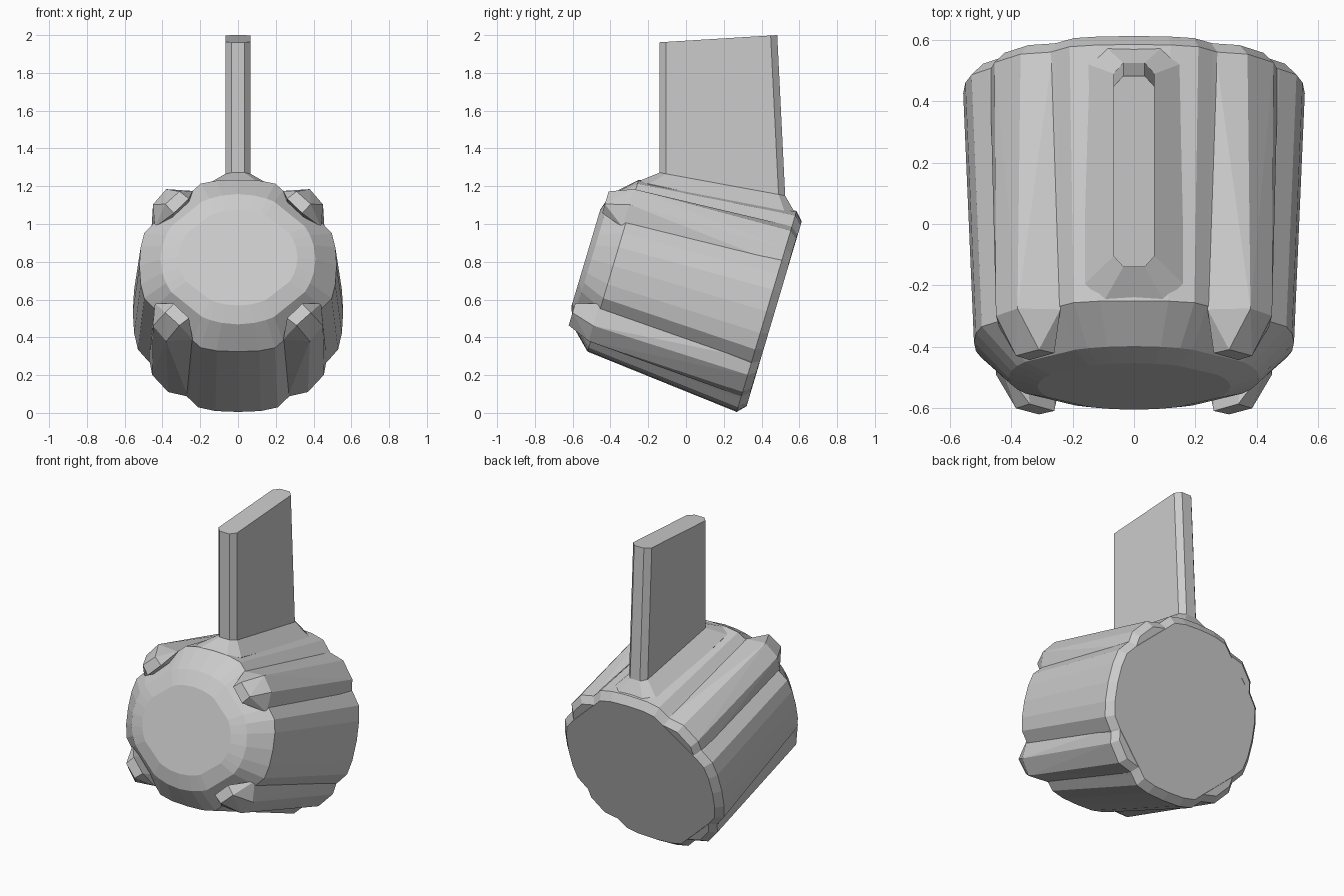
import bpy, bmesh
from math import sin, cos, radians

if "Cube" in bpy.data.objects:
    bpy.data.objects.remove(bpy.data.objects["Cube"])

TILT = radians(16.6)


def tilted(x, u, t):
    """Drum space (sideways, radial up, distance from the back) to world."""
    return (x, 0.467 - t * cos(TILT) + u * sin(TILT),
            0.525 + t * sin(TILT) + u * cos(TILT))


def finish(name, bm):
    bmesh.ops.recalc_face_normals(bm, faces=bm.faces)
    me = bpy.data.meshes.new(name)
    bm.to_mesh(me)
    bm.free()
    ob = bpy.data.objects.new(name, me)
    bpy.context.collection.objects.link(ob)
    return ob


def loft(name, rings):
    bm = bmesh.new()
    vs = [[bm.verts.new(p) for p in r] for r in rings]
    n = len(vs[0])
    for a, b in zip(vs, vs[1:]):
        for i in range(n):
            j = (i + 1) % n
            bm.faces.new((a[i], a[j], b[j], b[i]))
    bm.faces.new(vs[0][::-1])
    bm.faces.new(vs[-1])
    return finish(name, bm)


def hull(name, points):
    bm = bmesh.new()
    for p in points:
        bm.verts.new(p)
    res = bmesh.ops.convex_hull(bm, input=bm.verts)
    junk = {e for e in res["geom_interior"] + res["geom_unused"]
            if isinstance(e, bmesh.types.BMVert)}
    bmesh.ops.delete(bm, geom=list(junk), context='VERTS')
    bmesh.ops.dissolve_limit(bm, angle_limit=radians(2), verts=bm.verts, edges=bm.edges)
    return finish(name, bm)


# Drum: four shallow lobes, tapering forward to a chamfered oval face
quad = [(0, 0.555), (0.12, 0.55), (0.21, 0.53), (0.255, 0.485),
        (0.475, 0.275), (0.53, 0.21), (0.55, 0.12)]
section = []
for sx, sy in ((1, 1), (1, -1), (-1, -1), (-1, 1)):
    pts = quad + [(0.557, 0)]
    pts = pts if sx == sy else pts[::-1]
    section += [(x * sx, y * sy) for x, y in pts[:-1]]


def oval(rx, ry, t):
    out = []
    for x, y in section:
        d = (x * x + y * y) ** 0.5
        out.append(tilted(x / d * rx, y / d * ry, t))
    return out


def lobed(kx, ky, t):
    return [tilted(x * kx, y * ky, t) for x, y in section]


loft("drum", [lobed(0.93, 0.92, 0), lobed(1, 1, 0.042), lobed(0.937, 0.855, 0.89),
              oval(0.41, 0.36, 1.01), oval(0.315, 0.265, 1.04)])

# Diagonal lugs running along the drum and hooking over its front rim
back = [(0.265, 0.47), (0.37, 0.445), (0.455, 0.35), (0.47, 0.26)]
front = [(0.24, 0.41), (0.38, 0.42), (0.45, 0.335), (0.44, 0.21)]
tip = [(0.26, 0.33), (0.31, 0.37), (0.385, 0.30), (0.34, 0.25)]
for sx, side in ((1, "right"), (-1, "left")):
    for su, level in ((1, "upper"), (-1, "lower")):
        rings = [([(x * 0.93, u * 0.93) for x, u in back], 0.002), (back, 0.042),
                 (front, 0.9), (tip, 1.025)]
        hull(f"lug_{level}_{side}",
             [tilted(x * sx, u * su, t) for ring, t in rings for x, u in ring])


# Flat post with chamfered ends, slanted top, and a flared foot
def slab(w, wc, y0, y1, c, z0, z1):
    outline = [(wc, y0), (w, y0 + c), (w, y1 - c), (wc, y1),
               (-wc, y1), (-w, y1 - c), (-w, y0 + c), (-wc, y0)]
    return [(x, y, z0 + (z1 - z0) * (y - y0) / (y1 - y0)) for x, y in outline]


loft("post_and_foot", [slab(0.13, 0.09, -0.2, 0.54, 0.07, 1.12, 0.96),
                       slab(0.16, 0.10, -0.255, 0.585, 0.06, 1.225, 1.045),
                       slab(0.067, 0.035, -0.14, 0.525, 0.035, 1.272, 1.15),
                       slab(0.067, 0.035, -0.14, 0.483, 0.035, 1.962, 2.0)])
